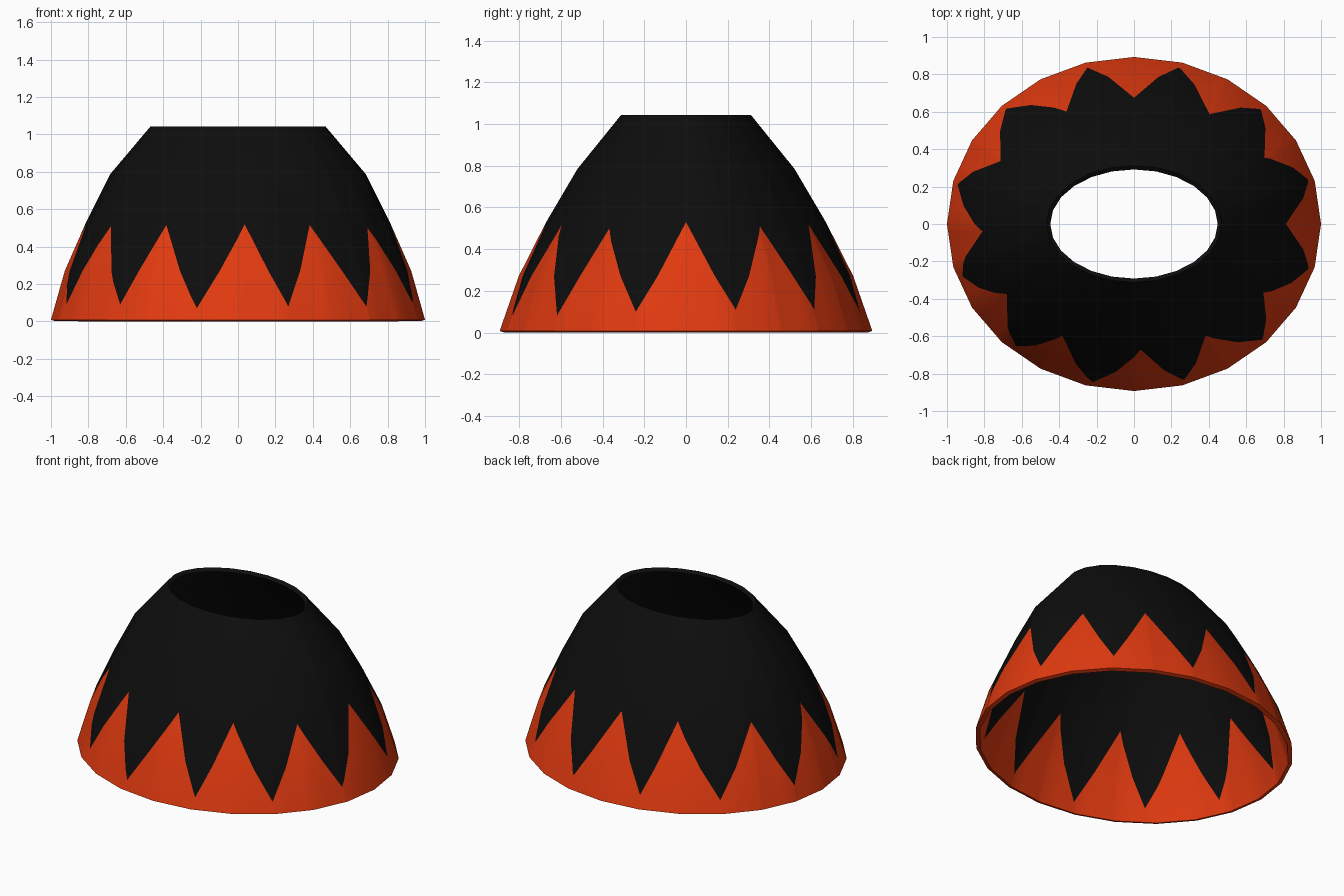
import bpy, bmesh, math

if "Cube" in bpy.data.objects:
    bpy.data.objects.remove(bpy.data.objects["Cube"])

# Elliptical ring profile: (height, half width x, half depth y)
RINGS = [(0.008, 1.0, 0.893), (0.27, 0.926, 0.802), (0.53, 0.812, 0.67),
         (0.785, 0.685, 0.52), (1.042, 0.468, 0.312)]
SIDES = 24
STEP = 360 / SIDES

# Hand-painted zigzag: angle in degrees, height (alternating peak, valley)
ZIGZAG = [(0, .54), (16.2, .11), (31.5, .51), (45.9, .11), (60.3, .52), (75.8, .09),
          (90, .52), (104.7, .09), (116.4, .52), (134.4, .09), (150.3, .51), (165.9, .10),
          (183.4, .52), (199, .09), (213.7, .51), (229.5, .09), (242, .515), (257, .07),
          (272.5, .52), (286, .08), (298, .515), (314.5, .08), (327.4, .50), (343.7, .10),
          (360, .54)]
ZIGZAG = [(a, min(z, 0.53)) for a, z in ZIGZAG]


def zig_height(angle):
    for (a0, z0), (a1, z1) in zip(ZIGZAG, ZIGZAG[1:]):
        if a0 <= angle <= a1:
            return z0 + (z1 - z0) * (angle - a0) / (a1 - a0)
    return ZIGZAG[0][1]


def surface_point(angle, z):
    """Point on the faceted 24-sided elliptical shell."""
    for (z0, x0, y0), (z1, x1, y1) in zip(RINGS, RINGS[1:]):
        if z <= z1 + 1e-9:
            f = (z - z0) / (z1 - z0)
            rx, ry = x0 + (x1 - x0) * f, y0 + (y1 - y0) * f
            break
    k = math.floor(angle / STEP + 1e-9)
    t = angle / STEP - k
    a, b = math.radians(k * STEP), math.radians((k + 1) * STEP)
    return (rx * ((1 - t) * math.cos(a) + t * math.cos(b)),
            ry * ((1 - t) * math.sin(a) + t * math.sin(b)), z)


def material(name, color):
    m = bpy.data.materials.new(name)
    m.diffuse_color = (*color, 1)
    m.use_nodes = True
    m.node_tree.nodes["Principled BSDF"].inputs["Base Color"].default_value = m.diffuse_color
    return m


# Columns: facet edges, zigzag corners, and where the zigzag crosses the second ring
angles = [i * STEP for i in range(SIDES)] + [a for a, z in ZIGZAG[:-1]]
for (a0, z0), (a1, z1) in zip(ZIGZAG, ZIGZAG[1:]):
    angles.append(a0 + (a1 - a0) * (RINGS[1][0] - z0) / (z1 - z0))
columns = []
for a in sorted(angles):
    if not columns or a - columns[-1] > 0.01:
        columns.append(a)
columns.append(360.0)

# Shell: each strip is split at the zigzag, orange below and black above
bm = bmesh.new()
for a, b in zip(columns, columns[1:]):
    ha, hb = zig_height(a), zig_height(b)
    levels = [(r[0], r[0]) for r in RINGS]
    cut = 1 if (ha + hb) / 2 < RINGS[1][0] else 2
    levels.insert(cut, (ha, hb))
    for i, ((a0, b0), (a1, b1)) in enumerate(zip(levels, levels[1:])):
        pts = [surface_point(a, a0), surface_point(b, b0)]
        if b1 - b0 > 1e-5:
            pts.append(surface_point(b, b1))
        if a1 - a0 > 1e-5:
            pts.append(surface_point(a, a1))
        if len(pts) > 2:
            face = bm.faces.new([bm.verts.new(p) for p in pts])
            face.material_index = 0 if i < cut else 1
            face.smooth = True
bmesh.ops.remove_doubles(bm, verts=bm.verts, dist=0.0005)
bmesh.ops.recalc_face_normals(bm, faces=bm.faces)

mesh = bpy.data.meshes.new("flared_shell")
bm.to_mesh(mesh)
bm.free()
mesh.materials.append(material("orange red", (0.75, 0.042, 0.005)))
mesh.materials.append(material("black", (0.004, 0.004, 0.004)))
shell = bpy.data.objects.new("flared_shell", mesh)
bpy.context.collection.objects.link(shell)

# Wall thickness towards the inside
wall = shell.modifiers.new("wall", 'SOLIDIFY')
wall.thickness = 0.026
wall.offset = -1
wall.use_even_offset = True

bpy.context.view_layer.objects.active = shell
shell.select_set(True)
bpy.ops.object.modifier_apply(modifier="wall")
bpy.ops.object.shade_smooth_by_angle(angle=math.radians(35))
